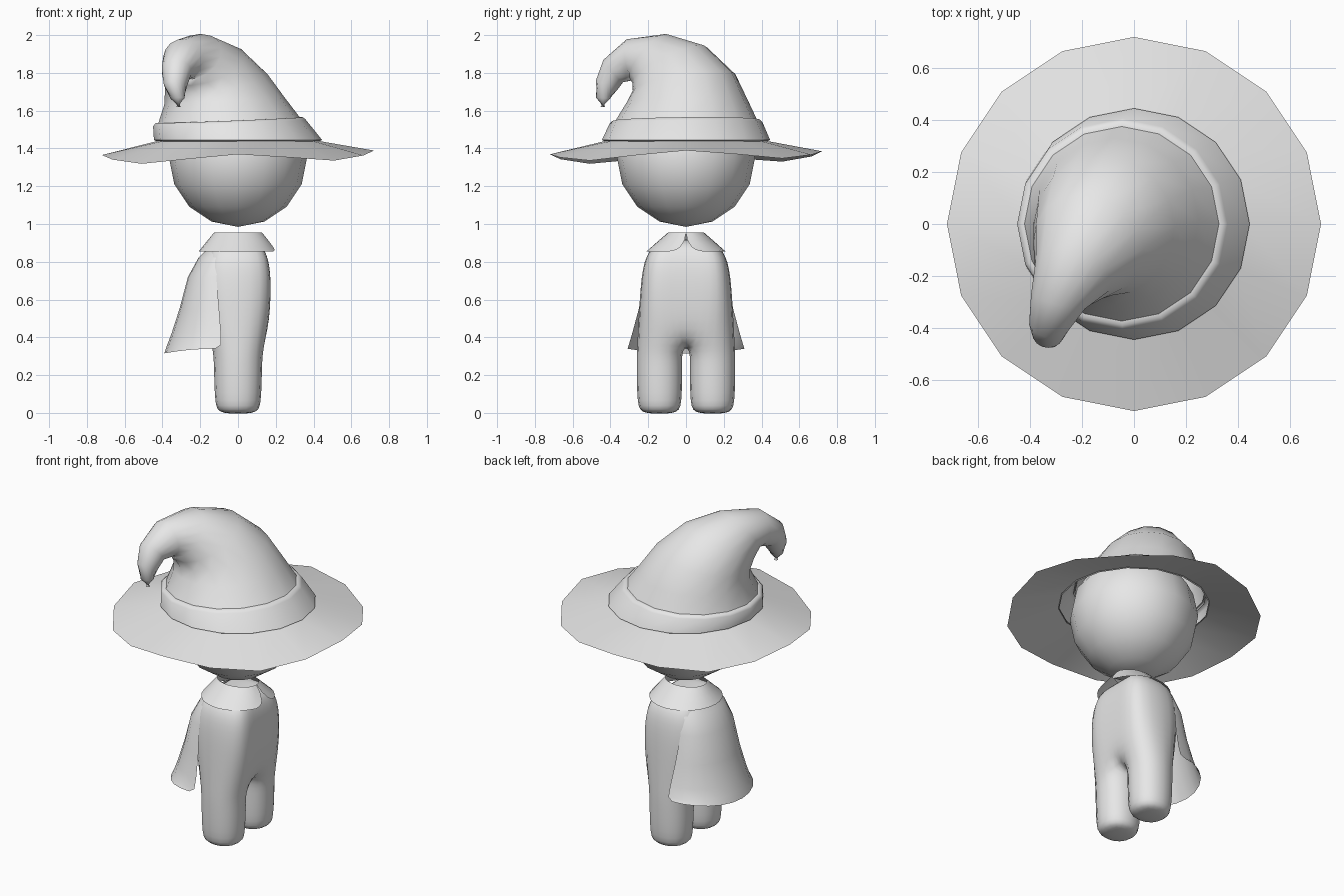
import bpy, bmesh, math
from mathutils import Vector

if "Cube" in bpy.data.objects:
    bpy.data.objects.remove(bpy.data.objects["Cube"])

grey = bpy.data.materials.new("plain_grey")
grey.diffuse_color = (0.8, 0.8, 0.8, 1)
grey.use_nodes = True
grey.node_tree.nodes["Principled BSDF"].inputs["Base Color"].default_value = grey.diffuse_color


def finish(name, bm, angle=180, levels=0):
    """Turn a bmesh into a smooth-shaded object."""
    bmesh.ops.recalc_face_normals(bm, faces=bm.faces)
    me = bpy.data.meshes.new(name)
    bm.to_mesh(me)
    bm.free()
    ob = bpy.data.objects.new(name, me)
    bpy.context.collection.objects.link(ob)
    me.materials.append(grey)
    if levels:
        sub = ob.modifiers.new("round", 'SUBSURF')
        sub.levels = sub.render_levels = levels
    bpy.ops.object.select_all(action='DESELECT')
    ob.select_set(True)
    bpy.context.view_layer.objects.active = ob
    if angle < 180:
        bpy.ops.object.shade_smooth_by_angle(angle=math.radians(angle))
    else:
        bpy.ops.object.shade_smooth()
    return ob


def loft(name, rows, closed, cap=False, angle=180):
    """Skin rows of points, each row with the same count."""
    bm = bmesh.new()
    vs = [[bm.verts.new(p) for p in row] for row in rows]
    n = len(vs[0])
    for a, b in zip(vs, vs[1:]):
        for i in range(n if closed else n - 1):
            j = (i + 1) % n
            bm.faces.new((a[i], a[j], b[j], b[i]))
    if cap:
        bm.faces.new(vs[-1])
    return finish(name, bm, angle)


def ring(c, r, normal=(0, 0, 1), n=16):
    q = Vector((0, 0, 1)).rotation_difference(Vector(normal))
    return [Vector(c) + q @ Vector((r * math.cos(t), r * math.sin(t), 0))
            for t in (2 * math.pi * i / n for i in range(n))]


# head
bm = bmesh.new()
bmesh.ops.create_uvsphere(bm, u_segments=16, v_segments=8, radius=0.365)
bmesh.ops.translate(bm, verts=bm.verts, vec=(0, 0, 1.35))
finish("head", bm)

# wavy hat brim
outer = ring((0, 0, 1.355), 0.72)
for i, p in enumerate(outer):
    t = 2 * math.pi * i / 16
    p.z += 0.022 * math.cos(4 * t) + 0.012 * math.cos(t) + 0.008 * math.sin(t)
loft("hat_brim", [outer, ring((0, 0, 1.44), 0.425)], True)

# hat band, leaning slightly to the back
lean = (-0.04, -0.01, 1)
loft("hat_band", [ring((0, 0, 1.435), 0.425), ring((0, 0, 1.445), 0.445),
                  ring((-0.045, 0, 1.535), 0.405, lean),
                  ring((-0.045, 0, 1.55), 0.39, lean),
                  ring((-0.045, 0, 1.55), 0.37, lean)], True, angle=50)

# hat crown with curled tip: centre, radius, ring normal
crown = [((-0.045, 0, 1.54), 0.38, lean),
         ((-0.07, 0.01, 1.65), 0.32, (-0.05, 0, 1)),
         ((-0.115, -0.01, 1.75), 0.275, (-0.15, -0.15, 0.95)),
         ((-0.175, -0.085, 1.84), 0.22, (-0.25, -0.42, 0.88)),
         ((-0.235, -0.195, 1.885), 0.155, (-0.3, -0.72, 0.62)),
         ((-0.29, -0.295, 1.87), 0.11, (-0.25, -0.95, -0.15)),
         ((-0.325, -0.385, 1.81), 0.08, (-0.1, -0.75, -0.65)),
         ((-0.33, -0.42, 1.735), 0.062, (0, -0.4, -0.9)),
         ((-0.32, -0.44, 1.665), 0.037, (0.05, -0.1, -1)),
         ((-0.315, -0.44, 1.62), 0.012, (0.05, 0, -1))]
loft("hat_crown", [ring(*c) for c in crown], True, cap=True)

# body and legs: one box cage, rounded. Layers: z, half depth, inner y, outer y
cage = [(-0.008, 0.105, 0.04, 0.24), (0.035, 0.135, 0.01, 0.27),
        (0.27, 0.138, 0.01, 0.272), (0.335, 0.145, 0.01, 0.27),
        (0.55, 0.172, 0.08, 0.255), (0.74, 0.175, 0.09, 0.242),
        (0.86, 0.15, 0.08, 0.21), (0.92, 0.09, 0.05, 0.12)]
bm = bmesh.new()
grid = [[[bm.verts.new((x, y, z)) for y in (-yo, -yi, yi, yo)] for x in (-d, d)]
        for z, d, yi, yo in cage]
for k, (a, b) in enumerate(zip(grid, grid[1:])):
    torso = k >= 3
    for s in (0, 1):
        for j in ((0, 1, 2) if torso else (0, 2)):
            bm.faces.new((a[s][j], a[s][j + 1], b[s][j + 1], b[s][j]))
    for j in ((0, 3) if torso else (0, 1, 2, 3)):
        bm.faces.new((a[0][j], a[1][j], b[1][j], b[0][j]))
for layer, cols in ((0, (0, 2)), (3, (1,)), (7, (0, 1, 2))):
    for j in cols:
        g = grid[layer]
        bm.faces.new((g[0][j], g[0][j + 1], g[1][j + 1], g[1][j]))
finish("body", bm, levels=2)

# cape: z, back x, half width, front edge x
cape = [(0.88, -0.15, 0.15, -0.06), (0.82, -0.21, 0.19, -0.09),
        (0.72, -0.265, 0.217, -0.115), (0.55, -0.31, 0.25, -0.10),
        (0.42, -0.352, 0.285, -0.09), (0.36, -0.375, 0.303, -0.09),
        (0.315, -0.39, 0.31, -0.12)]
rows = []
for z, xb, w, xf in cape:
    row = []
    for i in range(13):
        t = math.pi * i / 12
        lift = 0.025 * abs(math.cos(t)) ** 2 if z < 0.33 else 0
        row.append((xf + (xb - xf) * math.sin(t), w * math.cos(t), z + lift))
    rows.append(row)
loft("cape", rows, False)

# collar, open at the chest with rounded flaps: drop, gap angle
rows = []
for f, gap in ((0, 0), (0.4, 3), (0.75, 9), (0.92, 15), (1, 25)):
    g = math.radians(gap)
    row = []
    for i in range(25):
        t = g + (2 * math.pi - 2 * g) * i / 24
        row.append(((0.127 + 0.081 * f) * math.cos(t),
                    (0.095 + 0.115 * f) * math.sin(t), 0.955 - 0.1 * f))
    rows.append(row)
loft("collar", rows, False)
